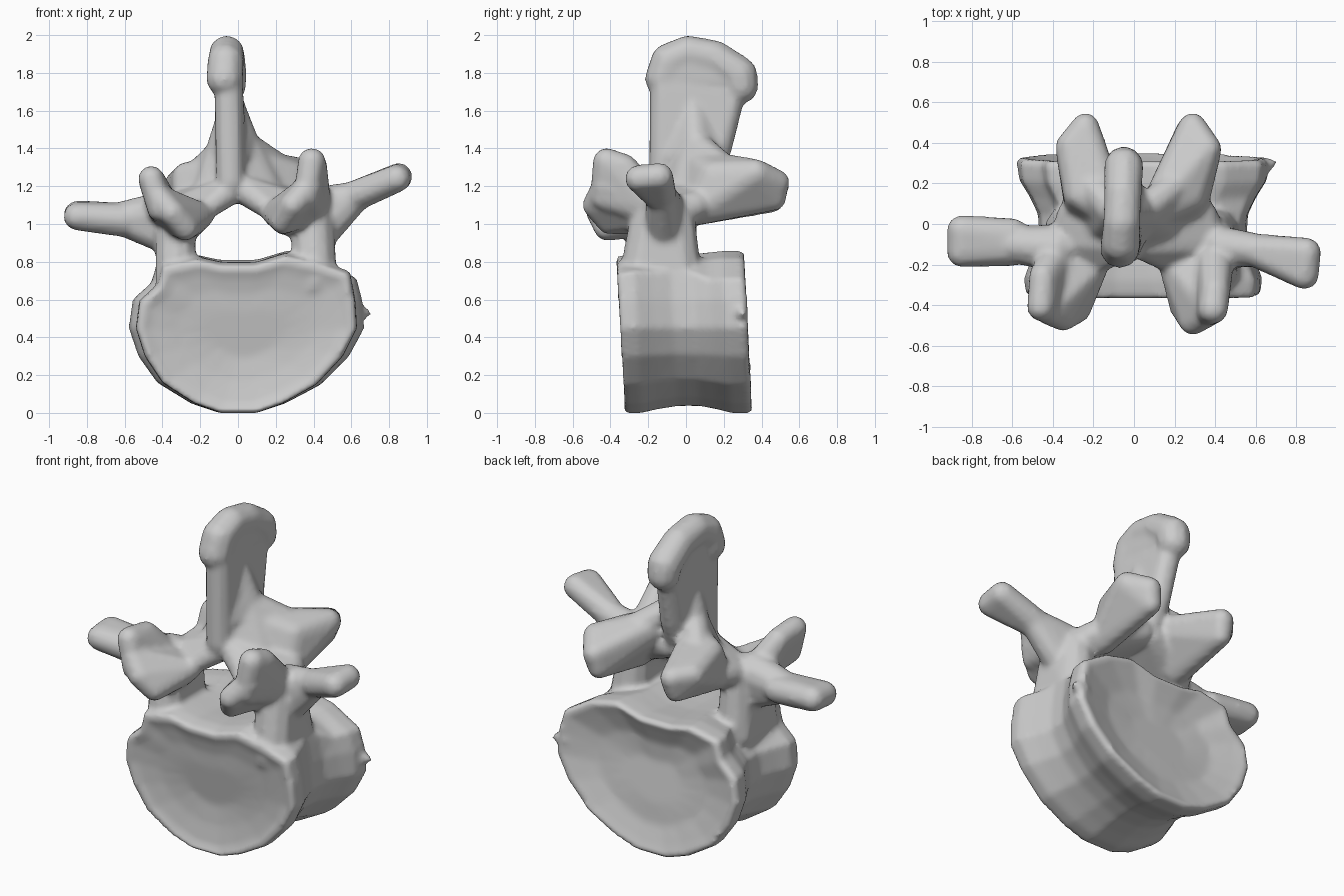
import bpy, bmesh
from mathutils import Vector

parts = []


def add_object(name, bm):
    bmesh.ops.recalc_face_normals(bm, faces=bm.faces)
    me = bpy.data.meshes.new(name)
    bm.to_mesh(me)
    bm.free()
    ob = bpy.data.objects.new(name, me)
    bpy.context.collection.objects.link(ob)
    parts.append(ob)
    return ob


def hull(name, *blobs):
    """Convex skin stretched over spheres given as (x, y, z, radius)."""
    bm = bmesh.new()
    src = bmesh.new()
    bmesh.ops.create_icosphere(src, subdivisions=2, radius=1)
    for x, y, z, r in blobs:
        for v in src.verts:
            bm.verts.new(Vector((x, y, z)) + v.co * r)
    src.free()
    res = bmesh.ops.convex_hull(bm, input=bm.verts)
    junk = {g for g in res["geom_interior"] + res["geom_unused"]
            if isinstance(g, bmesh.types.BMVert)}
    bmesh.ops.delete(bm, geom=list(junk), context='VERTS')
    return add_object(name, bm)


def chain(name, *blobs):
    """Bent limb: hulls between neighbouring spheres."""
    for a, b in zip(blobs, blobs[1:]):
        hull(name, a, b)


def body():
    """Drum lofted along y: flared rims, narrow waist, dished end faces."""
    outline = [(-.43, .8), (-.46, .69), (-.56, .6), (-.58, .45), (-.53, .3),
               (-.43, .16), (-.25, .05), (-.1, .0), (.1, .0), (.25, .05),
               (.44, .15), (.59, .3), (.67, .45), (.66, .6), (.63, .76),
               (.45, .82), (.27, .86), (.1, .81), (-.1, .81), (-.24, .84)]
    cx, cz = .04, .42
    # y, x scale, lower z scale, upper z scale
    stations = [(-.3, .3, .3, .3), (-.31, .58, .6, .55), (-.33, .8, .88, .75),
                (-.35, .89, .97, .86), (-.34, .93, 1, .93), (-.26, .94, 1, .97),
                (-.17, .88, .95, .97), (-.06, .82, .91, .96), (.05, .83, .91, .96),
                (.14, .9, .95, .98), (.22, .98, 1, 1), (.31, 1, 1, 1),
                (.335, .96, .97, .96), (.315, .85, .87, .85), (.275, .6, .6, .6),
                (.265, .3, .3, .3)]
    bm = bmesh.new()
    rings = []
    for y, sx, lo, hi in stations:
        ring = []
        for x, z in outline:
            if y > .1 and x > .6 and z > .7:    # rounder corner at the back
                z -= .05
            # the ends lean slightly: upper edge further forward
            ring.append(bm.verts.new((cx + (x - cx) * sx, y - .05 * (z - cz),
                                      cz + (z - cz) * (hi if z > cz else lo))))
        rings.append(ring)
    n = len(outline)
    for a, b in zip(rings, rings[1:]):
        for i in range(n):
            bm.faces.new((a[i], a[(i + 1) % n], b[(i + 1) % n], b[i]))
    bm.faces.new(rings[0])
    bm.faces.new(rings[-1])
    return add_object("vertebral_body", bm)


body()
hull("rim_spur", (.62, .28, .53, .05), (.68, .3, .53, .025))

# Pedicles
hull("left_pedicle", (-.33, -.24, .7, .11), (-.33, -.02, .7, .11),
     (-.33, -.19, 1.02, .11), (-.32, -.05, 1.02, .1))
hull("right_pedicle", (.41, -.24, .7, .12), (.41, -.03, .7, .12),
     (.39, -.18, 1.02, .12), (.38, -.06, 1.02, .11))

# Front articular processes: upright outer ridge plus slanting facet
hull("left_front_ridge", (-.46, -.41, 1.24, .07), (-.45, -.26, 1.22, .07),
     (-.41, -.43, 1.08, .07), (-.38, -.15, 1.06, .09))
hull("left_front_facet", (-.42, -.43, 1.14, .07), (-.35, -.46, 1.06, .07),
     (-.28, -.42, .98, .07), (-.18, -.2, 1.05, .06),
     (-.24, -.2, 1.0, .07), (-.38, -.15, 1.06, .09))
hull("right_front_ridge", (.39, -.42, 1.33, .075), (.4, -.33, 1.3, .075),
     (.36, -.44, 1.14, .07), (.4, -.15, 1.08, .1))
hull("right_front_facet", (.38, -.43, 1.2, .07), (.29, -.48, 1.1, .07),
     (.24, -.41, 1.01, .065), (.18, -.2, 1.06, .06),
     (.25, -.2, 1.01, .07), (.4, -.15, 1.08, .09))

# Transverse processes
hull("left_transverse_base", (-.36, -.12, .93, .1), (-.38, -.12, 1.06, .12),
     (-.62, -.1, 1.03, .09))
hull("left_transverse_tip", (-.6, -.12, 1.02, .09), (-.6, -.05, 1.03, .08),
     (-.85, -.14, 1.04, .075), (-.85, -.03, 1.05, .075))
hull("right_transverse_base", (.43, -.12, .95, .1), (.43, -.11, 1.1, .1),
     (.63, -.13, 1.15, .08))
hull("right_transverse_tip", (.6, -.13, 1.14, .085), (.84, -.25, 1.24, .075),
     (.85, -.14, 1.25, .075))

# Laminae arching over the canal
hull("left_lamina", (-.33, -.08, 1.05, .09), (-.3, .05, 1.1, .08),
     (-.17, -.18, 1.08, .06), (-.04, -.1, 1.18, .08), (-.04, .1, 1.2, .08))
hull("right_lamina", (.37, -.08, 1.05, .1), (.33, .05, 1.1, .08),
     (.17, -.18, 1.08, .06), (.04, -.1, 1.18, .08), (.04, .1, 1.2, .08))

# Rear articular processes
hull("left_rear_process", (-.1, .05, 1.28, .08), (-.31, .38, 1.21, .08),
     (-.24, .48, 1.21, .07), (-.25, .46, 1.12, .06), (-.26, .06, 1.07, .08),
     (-.27, .15, 1.25, .08))
hull("right_rear_process", (.1, .06, 1.32, .08), (.36, .37, 1.27, .075),
     (.29, .48, 1.22, .07), (.27, .47, 1.13, .06), (.28, .06, 1.07, .08),
     (.28, .14, 1.26, .08))

# Webs widening the foot of the spine towards the rear processes
for side, s, dz in (("left", -1, -.04), ("right", 1, 0)):
    hull(side + "_upper_web", (-.03, .04, 1.62, .07), (-.03 + .06 * s, .05, 1.44 + dz, .08),
         (-.02, -.07, 1.35, .08), (-.02, .14, 1.4, .08))
    hull(side + "_lower_web", (-.03 + .06 * s, .05, 1.42 + dz, .08), (.22 * s, .2, 1.29 + dz, .08),
         (0, -.05, 1.25, .08), (.16 * s, -.02, 1.17, .07))

# Spinous process: thin blade with a thick arched cap
hull("spine_blade", (-.04, -.12, 1.22, .078), (-.05, -.115, 1.74, .078),
     (-.05, .25, 1.7, .07), (-.04, .18, 1.5, .075), (-.03, .17, 1.4, .075),
     (-.02, .08, 1.2, .08))
hull("spine_crest", (-.05, -.12, 1.76, .075), (-.05, 0, 1.91, .075),
     (-.05, .16, 1.89, .075), (-.05, .27, 1.75, .075))
chain("spine_cap", (-.07, -.12, 1.77, .1), (-.065, -.09, 1.86, .1),
      (-.06, .01, 1.905, .095), (-.055, .15, 1.88, .095),
      (-.05, .28, 1.79, .1), (-.05, .29, 1.73, .095))

# Fuse everything into one bone surface
bpy.ops.object.select_all(action='DESELECT')
for ob in parts:
    ob.select_set(True)
bpy.context.view_layer.objects.active = parts[0]
bpy.ops.object.join()
bone = bpy.context.object
bone.name = "vertebra"
remesh = bone.modifiers.new("fuse", 'REMESH')
remesh.mode = 'VOXEL'
remesh.voxel_size = .018
remesh.use_smooth_shade = True
soft = bone.modifiers.new("soften", 'SMOOTH')
soft.factor = .5
soft.iterations = 3
